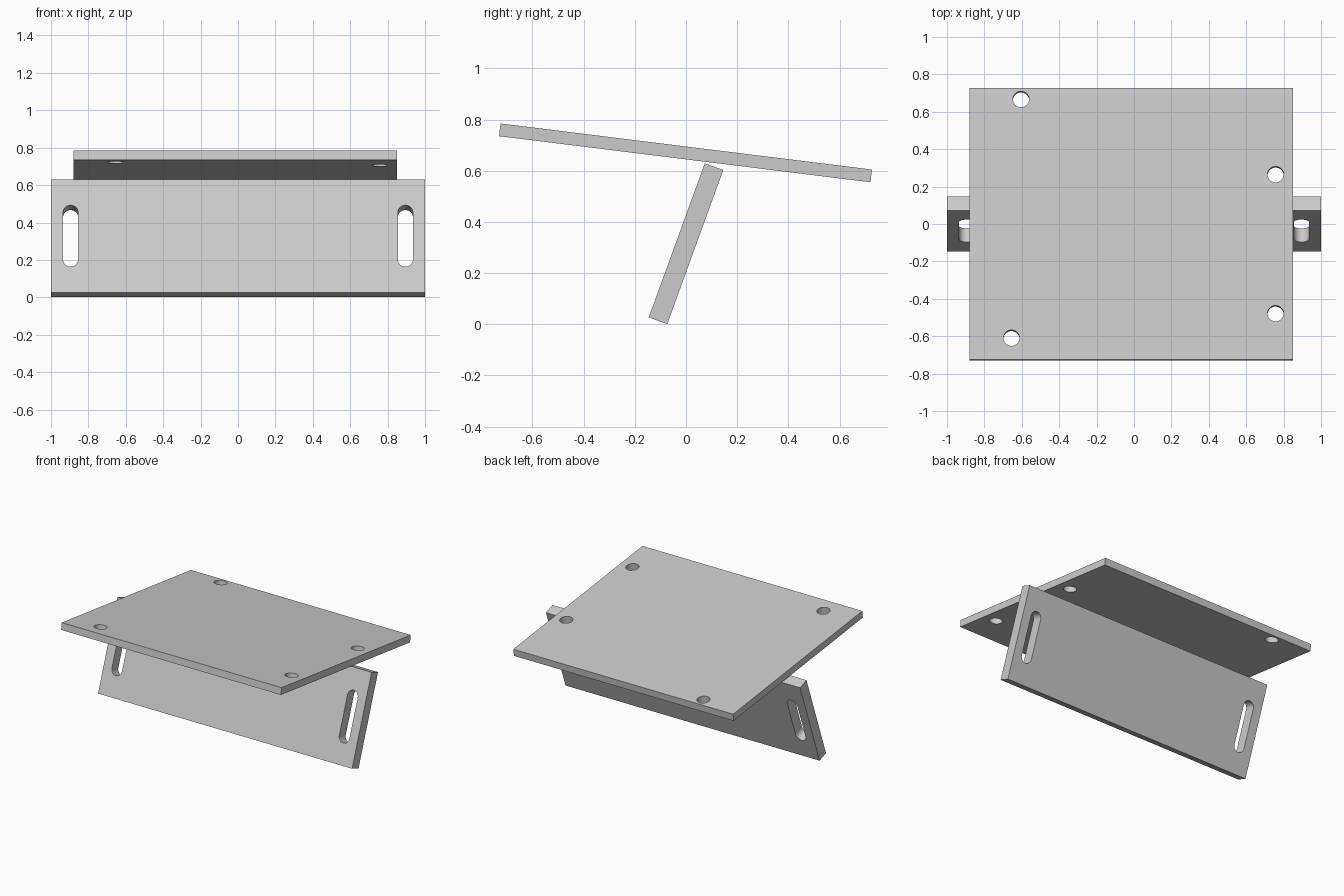
import bpy, math
from mathutils import Matrix, Vector

cube = bpy.data.objects.get("Cube")
if cube:
    bpy.data.objects.remove(cube, do_unlink=True)

grey = bpy.data.materials.new("plain grey")
grey.use_nodes = True
colour = (0.6, 0.6, 0.6, 1)
grey.diffuse_color = colour
grey.node_tree.nodes["Principled BSDF"].inputs["Base Color"].default_value = colour


def outline(u, v, radius, half_straight=0.0, steps=24):
    """Closed round or slotted outline, long in v."""
    points = []
    for end in (0, 1):
        shift = half_straight if end == 0 else -half_straight
        for i in range(steps + 1):
            a = math.pi * (end + i / steps)
            points.append((u + radius * math.cos(a), v + shift + radius * math.sin(a)))
    return points if half_straight else points[:steps] + points[steps + 1:-1]


def plate(name, size, thickness, openings, centre, tilt):
    """Flat plate with openings, extruded from a filled profile and tilted about x."""
    w, h = size[0] / 2, size[1] / 2
    curve = bpy.data.curves.new(name + "_profile", "CURVE")
    curve.dimensions = "2D"
    curve.fill_mode = "BOTH"
    curve.extrude = thickness / 2
    for loop in [[(-w, -h), (w, -h), (w, h), (-w, h)]] + openings:
        spline = curve.splines.new("POLY")
        spline.points.add(len(loop) - 1)
        for p, (u, v) in zip(spline.points, loop):
            p.co = (u, v, 0, 1)
        spline.use_cyclic_u = True
    helper = bpy.data.objects.new(name + "_profile", curve)
    bpy.context.collection.objects.link(helper)
    bpy.context.view_layer.update()
    evaluated = helper.evaluated_get(bpy.context.evaluated_depsgraph_get())
    mesh = bpy.data.meshes.new_from_object(evaluated)
    bpy.data.objects.remove(helper, do_unlink=True)
    mesh.name = name
    mesh.materials.clear()
    mesh.materials.append(grey)
    mesh.transform(Matrix.Translation(Vector(centre)) @ Matrix.Rotation(math.radians(tilt), 4, "X"))
    obj = bpy.data.objects.new(name, mesh)
    bpy.context.collection.objects.link(obj)
    # Weld the caps to the walls, then smooth only the hole walls
    bpy.ops.object.select_all(action="DESELECT")
    obj.select_set(True)
    bpy.context.view_layer.objects.active = obj
    bpy.ops.object.mode_set(mode="EDIT")
    bpy.ops.mesh.select_all(action="SELECT")
    bpy.ops.mesh.remove_doubles(threshold=0.0001)
    bpy.ops.mesh.normals_make_consistent(inside=False)
    bpy.ops.object.mode_set(mode="OBJECT")
    bpy.ops.object.shade_smooth_by_angle(angle=math.radians(30))
    return obj


# Top plate with four screw holes
holes = [(-0.64, -0.615), (-0.589, 0.671), (0.772, 0.266), (0.772, -0.483)]
plate("top_plate", (1.73, 1.463), 0.05,
      [outline(u, v, 0.043) for u, v in holes], (-0.015, -0.002, 0.67), -7.07)

# Leaning support plate with a slot at each end
plate("support_plate", (2.0, 0.641), 0.077,
      [outline(side * 0.895, 0, 0.04, 0.135) for side in (-1, 1)], (0, 0, 0.315), 70)
